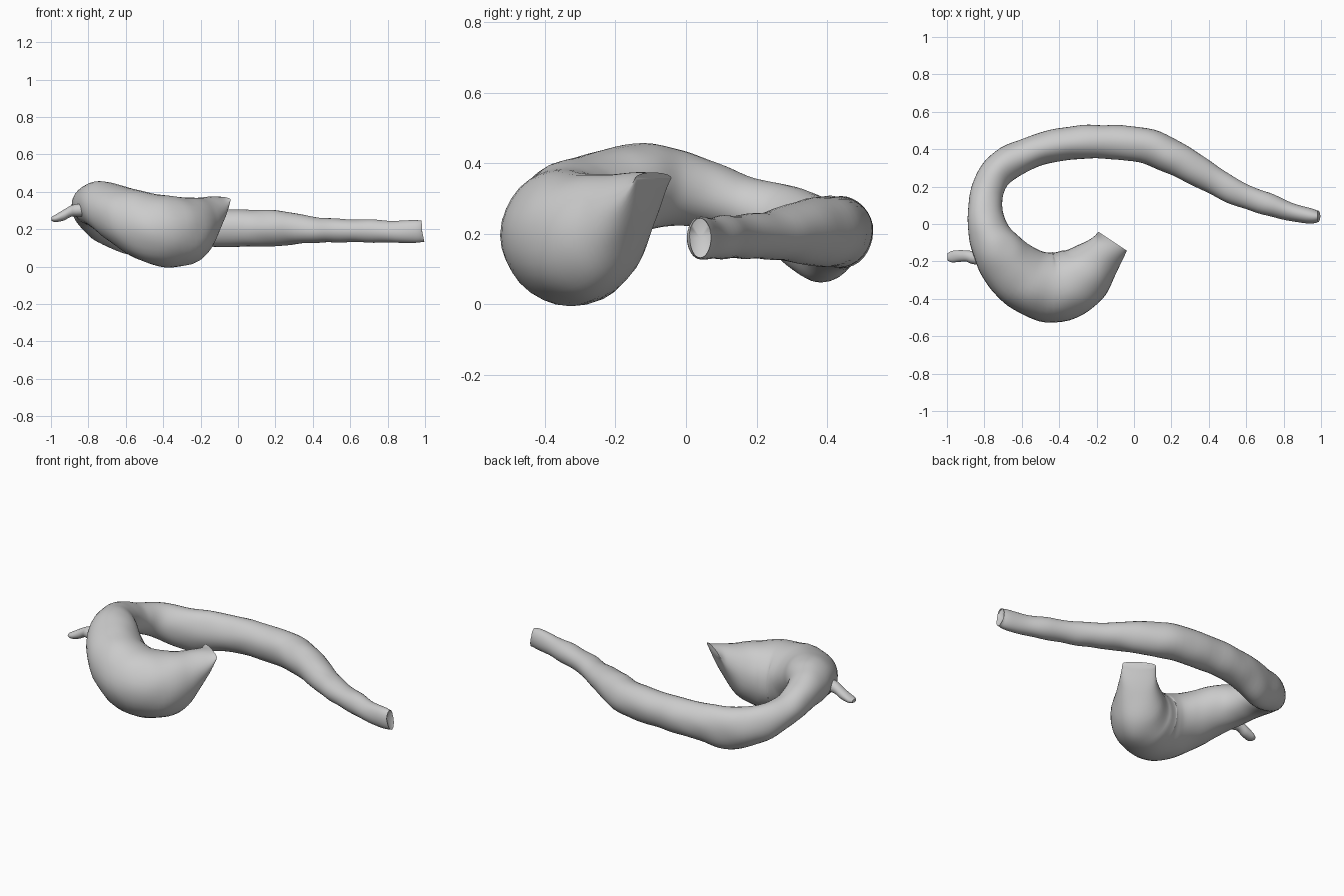
import bpy
import bmesh
import math
from mathutils import Vector, noise

cube = bpy.data.objects.get("Cube")
if cube:
    bpy.data.objects.remove(cube, do_unlink=True)

# One plain material
grey = bpy.data.materials.new("plain grey")
grey.use_nodes = True
grey.diffuse_color = (0.6, 0.6, 0.6, 1)
grey.node_tree.nodes["Principled BSDF"].inputs["Base Color"].default_value = (0.6, 0.6, 0.6, 1)

SIDES = 32
STEPS = 6


def spline(p, t):
    """Catmull-Rom blend of four stations, all components at once."""
    a, b, c, d = p
    return [
        (2 * j + (k - i) * t + (2 * i - 5 * j + 4 * k - l) * t * t
         + (3 * j - i - 3 * k + l) * t ** 3) / 2
        for i, j, k, l in zip(a, b, c, d)
    ]


def refine(stations):
    """Turn a few stations into a dense smooth series."""
    padded = [stations[0]] + list(stations) + [stations[-1]]
    dense = []
    for n in range(len(stations) - 1):
        dense += [spline(padded[n:n + 4], s / STEPS) for s in range(STEPS)]
    return dense + [list(stations[-1])]


def sweep(name, stations, lump=0.0, hollow=0.0, slant=0.0):
    """Loft upright ellipses (x, y, z, half width, half height) along a path."""
    path = refine(stations)
    bm = bmesh.new()
    rings = []
    for n, (x, y, z, wide, high) in enumerate(path):
        before, after = path[max(n - 1, 0)], path[min(n + 1, len(path) - 1)]
        along = Vector((after[0] - before[0], after[1] - before[1], 0)).normalized()
        side = Vector((-along.y, along.x, 0))
        ring = []
        for s in range(SIDES):
            angle = math.tau * s / SIDES
            offset = side * wide * math.cos(angle) + Vector((0, 0, high * math.sin(angle)))
            point = Vector((x, y, z)) + offset
            # Gentle organic unevenness
            point += offset.normalized() * lump * noise.noise(point * 9)
            ring.append(bm.verts.new(point))
        rings.append(ring)

    # Slanted cut on the first end
    for v in rings[0]:
        v.co.x -= (v.co.z - path[0][2]) * slant

    for a, b in zip(rings, rings[1:]):
        for s in range(SIDES):
            t = (s + 1) % SIDES
            bm.faces.new((a[s], a[t], b[t], b[s]))

    # First end dished inwards by the hollow depth, last end closed flat
    for ring, neighbour, depth in ((rings[0], rings[1], hollow), (rings[-1], rings[-2], 0)):
        centre = sum((v.co for v in ring), Vector()) / SIDES
        inner = sum((v.co for v in neighbour), Vector()) / SIDES
        hub = bm.verts.new(centre + (inner - centre).normalized() * depth)
        for s in range(SIDES):
            bm.faces.new((ring[s], ring[(s + 1) % SIDES], hub))

    bmesh.ops.recalc_face_normals(bm, faces=bm.faces)
    mesh = bpy.data.meshes.new(name)
    bm.to_mesh(mesh)
    bm.free()
    mesh.materials.append(grey)
    obj = bpy.data.objects.new(name, mesh)
    bpy.context.collection.objects.link(obj)
    bpy.ops.object.select_all(action="DESELECT")
    obj.select_set(True)
    bpy.context.view_layer.objects.active = obj
    bpy.ops.object.shade_smooth_by_angle(angle=math.radians(50))


# Long tail tube curling round the back, up over the neck
tube = [
    (.985, .04, .187, .03, .055),
    (.95, .042, .187, .038, .058),
    (.85, .062, .187, .048, .059),
    (.7, .11, .19, .059, .061),
    (.54, .173, .193, .068, .064),
    (.4, .248, .196, .077, .07),
    (.22, .35, .205, .09, .094),
    (.05, .42, .205, .094, .1),
    (-.2, .44, .205, .09, .1),
    (-.4, .425, .2, .087, .107),
    (-.56, .38, .187, .085, .123),
    (-.71, .3, .222, .09, .108),
    (-.78, .19, .27, .086, .09),
    (-.795, .08, .31, .092, .095),
]

# Swelling sac that narrows to a flattened spout
sac = [
    (-.78, -.03, .332, .108, .11),
    (-.735, -.13, .328, .132, .128),
    (-.655, -.235, .285, .158, .152),
    (-.54, -.315, .225, .178, .183),
    (-.41, -.337, .192, .19, .191),
    (-.29, -.285, .188, .172, .183),
    (-.205, -.205, .215, .132, .155),
    (-.145, -.135, .29, .1, .084),
    (-.115, -.092, .358, .092, .016),
]

# Little worm-like side branch
branch = [
    (-.998, -.175, .255, .018, .01),
    (-.975, -.175, .258, .03, .02),
    (-.93, -.171, .276, .031, .029),
    (-.89, -.172, .297, .03, .03),
    (-.85, -.18, .302, .036, .034),
    (-.77, -.18, .305, .04, .036),
]

sweep("curved_body", tube + sac, lump=.006, hollow=.02, slant=.2)
sweep("side_branch", branch)
